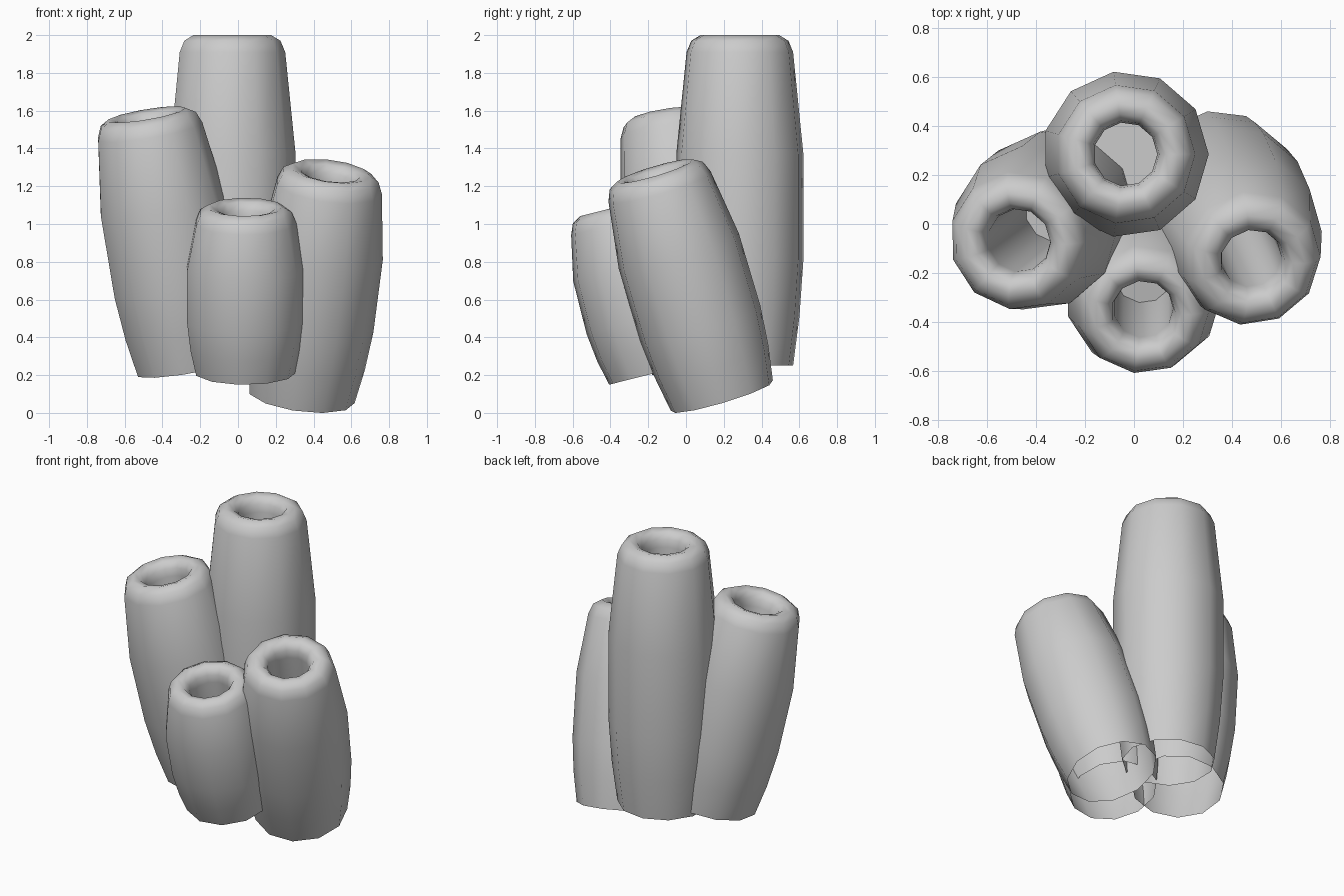
import bpy, bmesh, math
from mathutils import Vector

if "Cube" in bpy.data.objects:
    bpy.data.objects.remove(bpy.data.objects["Cube"])

SIDES = 11


def make_tube(name, base, top, r_end, r_mid, r_hole):
    """Barrel-shaped hollow tube with a rounded lip, running from base to top."""
    base, top = Vector(base), Vector(top)
    axis = top - base
    length = axis.length
    rot = Vector((0, 0, 1)).rotation_difference(axis)
    s = r_end / 0.285
    # profile: (radius, height along the axis), outer wall, lip, bore
    profile = [
        (r_end, 0), (r_end + (r_mid - r_end) * 0.62, length * 0.15),
        (r_mid, length * 0.32), (r_mid, length * 0.64),
        (r_end, length - 0.09 * s), (r_end - 0.025 * s, length - 0.03 * s),
        (r_end - 0.075 * s, length), (r_hole + 0.035 * s, length - 0.012),
        (r_hole + 0.008, length - 0.05), (r_hole, length - 0.10),
        (r_hole, length * 0.25),
    ]
    bm = bmesh.new()
    rings = []
    for r, h in profile:
        ring = []
        for i in range(SIDES):
            a = 2 * math.pi * i / SIDES
            p = Vector((r * math.cos(a), r * math.sin(a), h))
            ring.append(bm.verts.new(base + rot @ p))
        rings.append(ring)
    for lo, hi in zip(rings, rings[1:]):
        for i in range(SIDES):
            j = (i + 1) % SIDES
            bm.faces.new((lo[i], lo[j], hi[j], hi[i]))
    bm.faces.new(rings[-1])  # floor of the bore; the underside stays open
    for f in bm.faces:
        f.smooth = len(f.verts) == 4
    mesh = bpy.data.meshes.new(name)
    bm.to_mesh(mesh)
    bm.free()
    obj = bpy.data.objects.new(name, mesh)
    bpy.context.collection.objects.link(obj)
    return obj


# cluster of four leaning tubes
make_tube("back_tube", (-0.035, 0.285, 0.25), (-0.035, 0.285, 2.0), 0.285, 0.34, 0.13)
make_tube("left_tube", (-0.26, 0.10, 0.245), (-0.485, -0.08, 1.58), 0.285, 0.34, 0.13)
make_tube("right_tube", (0.335, 0.19, 0.0875), (0.49, -0.165, 1.28), 0.285, 0.335, 0.125)
make_tube("front_tube", (0.038, -0.148, 0.215), (0.038, -0.37, 1.09), 0.27, 0.32, 0.122)
